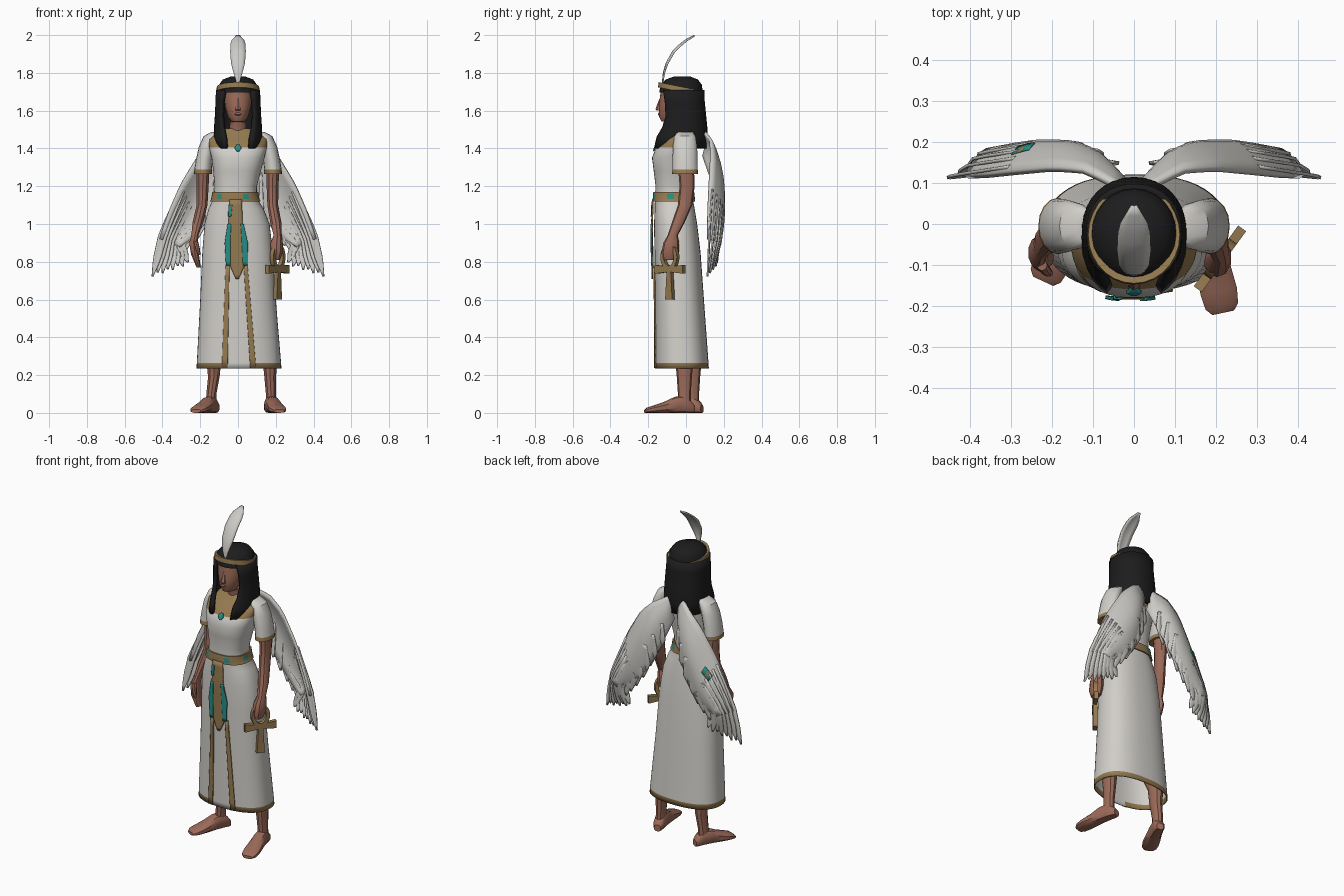
import bpy, bmesh, math
from mathutils import Vector as V

cube = bpy.data.objects.get("Cube")
if cube:
    bpy.data.objects.remove(cube)


def material(name, r, g, b):
    m = bpy.data.materials.new(name)
    m.use_nodes = True
    m.diffuse_color = (r, g, b, 1)
    node = m.node_tree.nodes["Principled BSDF"]
    node.inputs["Base Color"].default_value = (r, g, b, 1)
    node.inputs["Roughness"].default_value = 0.9
    return m


WHITE = material("white linen", .64, .62, .585)
PLUME = material("pale feather", .6, .59, .56)
SKIN = material("brown skin", .33, .145, .1)
GOLD = material("dull gold", .3, .195, .08)
BLACK = material("black hair", .012, .012, .013)
TEAL = material("teal", .02, .27, .24)


def grid(name, rows, mats, closed=False, caps=(), rule=None, thick=0, offset=0, angle=35):
    """Skin rows of points; rule(center, row, column) picks the material."""
    bm = bmesh.new()
    vs = [[bm.verts.new(p) for p in row] for row in rows]
    n = len(rows[0])
    for i in range(len(rows) - 1):
        for j in range(n if closed else n - 1):
            k = (j + 1) % n
            f = bm.faces.new((vs[i][j], vs[i][k], vs[i + 1][k], vs[i + 1][j]))
            if rule:
                f.material_index = rule(f.calc_center_median(), i, j)
    for c in caps:
        f = bm.faces.new(vs[c])
        if rule:
            f.material_index = rule(f.calc_center_median(), c, 0)
    bmesh.ops.recalc_face_normals(bm, faces=bm.faces)
    me = bpy.data.meshes.new(name)
    bm.to_mesh(me)
    bm.free()
    for m in mats:
        me.materials.append(m)
    ob = bpy.data.objects.new(name, me)
    bpy.context.collection.objects.link(ob)
    if thick:
        s = ob.modifiers.new("thickness", 'SOLIDIFY')
        s.thickness, s.offset = thick, offset
    bpy.ops.object.select_all(action='DESELECT')
    ob.select_set(True)
    bpy.context.view_layer.objects.active = ob
    bpy.ops.object.shade_smooth_by_angle(angle=math.radians(angle))
    return ob


def power(v, e):
    return math.copysign(abs(v) ** e, v)


def oval(x, y, z, rx, ry, n=12, p=2.0, a0=0, a1=360):
    """Level ring, angle measured from the front."""
    full = a1 - a0 == 360
    out = []
    for i in range(n):
        a = math.radians(a0 + (a1 - a0) * i / (n if full else n - 1))
        out.append((x + rx * power(math.sin(a), 2 / p), y - ry * power(math.cos(a), 2 / p), z))
    return out


def limb(name, rings, mats, n=12, rule=None):
    return grid(name, [oval(*r, n=n) for r in rings], mats, True, (0, -1), rule)


def sample(points, t):
    t = max(0, min(.9999, t)) * (len(points) - 1)
    i = int(t)
    return V(points[i]).lerp(V(points[i + 1]), t - i)


# Gown: z, centre x, half width, centre y, half depth
BODY = [(.235, .005, .225, -.022, .143), (.265, .005, .223, -.023, .142),
        (.6, 0, .2, -.035, .13), (.85, -.002, .187, -.045, .122), (1.0, -.005, .172, -.055, .114),
        (1.08, -.01, .146, -.06, .106), (1.14, -.015, .113, -.065, .1),
        (1.2, -.012, .112, -.065, .096), (1.28, -.005, .126, -.065, .106),
        (1.35, 0, .14, -.062, .118), (1.405, 0, .153, -.05, .109),
        (1.45, 0, .16, -.025, .085), (1.48, 0, .13, -.012, .066), (1.505, 0, .07, -.01, .05)]
P = 2.4


def body_at(z):
    for a, b in zip(BODY, BODY[1:]):
        if z <= b[0]:
            t = (z - a[0]) / (b[0] - a[0])
            return [p + (q - p) * t for p, q in zip(a, b)]
    return BODY[-1]


def body_ring(z, grow=0, n=48):
    _, x, rx, y, ry = body_at(z)
    return oval(x, y, z, rx + grow, ry + grow, n, P)


def gown_rule(c, i, j):
    hem = c.z < .265 and not (c.y < -.05 and -.06 < c.x < .07)
    return 1 if hem or c.z > 1.405 else 0


grid("gown", [body_ring(b[0]) for b in BODY], [WHITE, GOLD], True, (-1,), gown_rule, .006, -1)

# Belt with teal inlays
grid("belt", [body_ring(z, g) for z, g in ((1.12, .002), (1.12, .01), (1.132, .011), (1.158, .011),
     (1.17, .01), (1.17, .002))], [GOLD, TEAL], True,
     rule=lambda c, i, j: 1 if i == 2 and j % 8 in (2, 3) else 0)


def drape(name, outline, mat, off):
    """Panel following the front of the gown; outline rows are z, left x, right x."""
    rows = []
    for i in range(13):
        z, x0, x1 = sample(outline, i / 12)
        _, cx, rx, cy, ry = body_at(z)
        row = []
        for k in range(6):
            x = x0 + (x1 - x0) * k / 5
            row.append((x, cy - ry * (1 - abs((x - cx) / rx) ** P) ** (1 / P) - off, z))
        rows.append(row)
    grid(name, rows, [mat], thick=.008)


drape("apron", [(1.13, -.045, .02), (1.0, -.05, .025), (.8, -.052, .045), (.71, -.012, .004)], GOLD, .012)
drape("apron_teal_right", [(1.0, -.055, -.037), (.9, -.07, -.04), (.78, -.063, -.04)], TEAL, .016)
drape("apron_teal_left", [(1.0, .014, .03), (.9, .02, .052), (.78, .026, .05)], TEAL, .016)
drape("apron_teal_top", [(1.1, -.05, -.03), (1.04, -.052, -.036)], TEAL, .016)
drape("skirt_border_right", [(.78, -.065, -.045), (.238, -.085, -.055)], GOLD, .003)
drape("skirt_border_left", [(.78, .03, .05), (.238, .065, .095)], GOLD, .003)
drape("collar_gem", [(1.418, -.006, .006), (1.402, -.018, .018), (1.385, -.006, .006)], TEAL, .006)

# Sleeves and arms
for s, side in ((1, "left"), (-1, "right")):
    limb("sleeve_" + side, [(s * .115, -.005, 1.488, .025, .04), (s * .14, -.005, 1.465, .042, .056),
         (s * .163, -.005, 1.41, .044, .064), (s * .178, -.005, 1.34, .045, .066),
         (s * .185, -.005, 1.288, .046, .067), (s * .186, -.005, 1.265, .048, .069)],
         [WHITE, GOLD], 16, lambda c, i, j: 1 if c.z < 1.288 else 0)
limb("left_arm", [(.185, 0, 1.3, .036, .042), (.183, .006, 1.2, .033, .04), (.184, -.005, 1.1, .03, .038),
     (.2, -.04, 1.01, .031, .034), (.21, -.07, .94, .023, .027), (.205, -.078, .9, .034, .042),
     (.203, -.084, .85, .036, .046), (.2, -.088, .81, .024, .034)], [SKIN], 10)
limb("right_arm", [(-.185, 0, 1.3, .036, .042), (-.187, .006, 1.2, .033, .04), (-.19, -.005, 1.1, .03, .038),
     (-.212, -.035, 1.01, .03, .034), (-.228, -.06, .94, .02, .026), (-.235, -.07, .9, .024, .04),
     (-.228, -.078, .84, .022, .04), (-.208, -.082, .77, .012, .022)], [SKIN], 10)
limb("right_thumb", [(-.225, -.1, .91, .013, .014), (-.214, -.115, .87, .012, .013),
     (-.205, -.12, .835, .007, .008)], [SKIN], 8)

# Legs and feet
for side, x, heel, toe in (("left", .17, V((.163, .045, 0)), V((.218, -.217, 0))),
                           ("right", -.128, V((-.118, .085, 0)), V((-.222, -.14, 0)))):
    d = (toe - heel).normalized()
    across = d.cross(V((0, 0, 1)))
    ankle = heel + d * .055
    limb(side + "_leg", [(ankle.x, ankle.y, .03, .03, .036), (ankle.x, ankle.y, .1, .028, .034),
         (x, ankle.y, .19, .032, .04), (x, ankle.y, .28, .042, .048), (x * .9, -.02, .42, .05, .055)], [SKIN], 10)
    rows = []
    for t, w, h in ((0, .02, .04), (.06, .03, .06), (.2, .034, .09), (.4, .037, .085), (.6, .043, .06),
                    (.8, .047, .042), (.94, .042, .03), (1, .028, .018)):
        c = heel.lerp(toe, t)
        rows.append([c + across * (w * px) + V((0, 0, h * (py + 1) / 2))
                     for px, py, _ in oval(0, 0, 0, 1, 1, 10, 2.8)])
    grid(side + "_foot", rows, [SKIN], True, (0, -1))

# Head and neck
limb("head", [(0, -.02, 1.46, .06, .05), (0, -.025, 1.5, .045, .043), (0, -.035, 1.54, .043, .045),
     (0, -.08, 1.542, .036, .05), (0, -.078, 1.57, .055, .066), (0, -.07, 1.62, .068, .073),
     (0, -.065, 1.67, .075, .073), (0, -.055, 1.74, .07, .075)], [SKIN], 16)
limb("nose", [(0, -.14, 1.6, .016, .012), (0, -.144, 1.607, .017, .018), (0, -.138, 1.635, .01, .014),
     (0, -.132, 1.665, .007, .008)], [SKIN], 6)
limb("lips", [(0, -.135, 1.572, .01, .006), (0, -.137, 1.58, .02, .013), (0, -.137, 1.589, .012, .008)], [SKIN], 8)

# Hair: crown, then a curtain parted around the face
limb("hair_crown", [(0, -.027, 1.695, .108, .115), (0, -.025, 1.735, .102, .11), (0, -.022, 1.765, .08, .085),
     (0, -.02, 1.782, .035, .04)], [BLACK], 24)
grid("hair_curtain", [oval(0, y, z, rx, ry, 29, 2.2, gap, 360 - gap) for z, y, rx, ry, gap in
     ((1.71, -.025, .106, .112, 38), (1.65, -.024, .108, .112, 45), (1.57, -.018, .112, .114, 45),
      (1.51, -.02, .116, .122, 38), (1.46, -.03, .119, .133, 30), (1.4, -.036, .118, .14, 28))],
     [BLACK], thick=.022, offset=0)


def band_ring(grow, dz):
    return [(x, y, 1.708 - y * .2 + dz) for x, y, _ in oval(0, -.026, 0, .106 + grow, .113 + grow, 28)]


grid("headband", [band_ring(0, -.014), band_ring(.009, -.014), band_ring(.006, .014), band_ring(-.01, .014)],
     [GOLD], True)


def blade(name, path, widths, normal, thick, steps=9):
    """Feather with a slightly raised shaft."""
    rows = []
    normal = V(normal)
    for i in range(steps):
        t = i / (steps - 1)
        c = sample(path, t)
        d = sample(path, min(1, t + .05)) - sample(path, max(0, t - .05))
        across = d.cross(normal).normalized()
        w = sample([(v, 0, 0) for v in widths], t).x
        rows.append([c + across * (w * k) + normal * (.18 * w * (1 - abs(k))) for k in (-1, -.5, 0, .5, 1)])
    return grid(name, rows, [PLUME], thick=thick)


blade("head_feather", [(0, -.122, 1.735), (0, -.118, 1.79), (0, -.1, 1.845), (0, -.06, 1.915),
      (0, -.005, 1.965), (0, .045, 1.997)], [.004, .02, .036, .041, .038, .008], (0, -.85, .5), .008, 13)

# Wings: curved covert shell plus long flight feathers
LEAD = [(.03, .085, 1.5), (.12, .13, 1.45), (.2, .135, 1.375), (.3, .125, 1.21), (.36, .118, 1.07), (.41, .115, .92)]
TRAIL = [(.015, .09, 1.36), (.06, .14, 1.22), (.12, .175, 1.08), (.19, .185, .98), (.25, .175, .92), (.31, .16, .88)]


def wing(s, t, u, lift=0):
    p = sample(LEAD, t).lerp(sample(TRAIL, t), u)
    p.y += .04 * math.sin(math.pi * u) * min(1, .4 + 2 * t) + lift
    p.x *= s
    return p


for s, side in ((1, "left"), (-1, "right")):
    grid(side + "_wing_coverts", [[wing(s, i / 14, j / 8) for j in range(9)] for i in range(15)],
         [PLUME], thick=.016)
    for i in range(8):
        f = i / 7
        tip = V((.453, .113, .722)).lerp(V((.265, .165, .785)), f)
        tip.x *= s
        tip.z += .012 * (i % 2)
        base = wing(s, .62, .08 + .84 * f)
        mid = wing(s, .96, .04 + .9 * f)
        blade(f"{side}_flight_feather_{i + 1}", [base, mid, mid.lerp(tip, .6), tip],
              [.016, .024, .02, .004], (0, 1, 0), .008)
    for i in range(6):
        t = .2 + .12 * i
        tip = wing(s, t, 1) + V((s * .035, -.005, -.07))
        blade(f"{side}_short_feather_{i + 1}", [wing(s, t - .05, .6), wing(s, t, .9), tip],
              [.02, .03, .006], (0, 1, 0), .008)

# Small inlay on the back of the right wing
grid("wing_inlay", [[wing(-1, .57 + .1 * i / 6, .26 + .07 * j - i * .01, .011) for j in range(3)]
     for i in range(7)], [TEAL, GOLD], rule=lambda c, i, j: 1 if 2 <= i <= 3 else 0, thick=.004)

# Looped cross held in the left hand
C, U, W = V((.21, -.085, .76)), V((.59, .807, 0)), V((.807, -.59, 0))
Z = V((0, 0, 1))
for name, d, e, length in (("cross_arm_front", -U, Z, .092), ("cross_arm_back", U, Z, .092),
                           ("cross_stem", -Z, U, .16)):
    grid(name, [[C + d * r + e * (a * h) + W * (b * .012) for a, b in ((-1, -1), (1, -1), (1, 1), (-1, 1))]
         for r, h in ((-.01, .012), (length, .023))], [GOLD], True, (0, -1))
rows = []
for i in range(20):
    a = math.tau * i / 20
    out = U * math.sin(a) + Z * math.cos(a)
    mid = C + Z * .065 + U * (.043 * math.sin(a)) + Z * (.058 * math.cos(a))
    rows.append([mid + out * (.011 * x) + W * (.012 * y) for x, y in ((-1, -1), (1, -1), (1, 1), (-1, 1))])
grid("cross_loop", rows + rows[:1], [GOLD], True)
